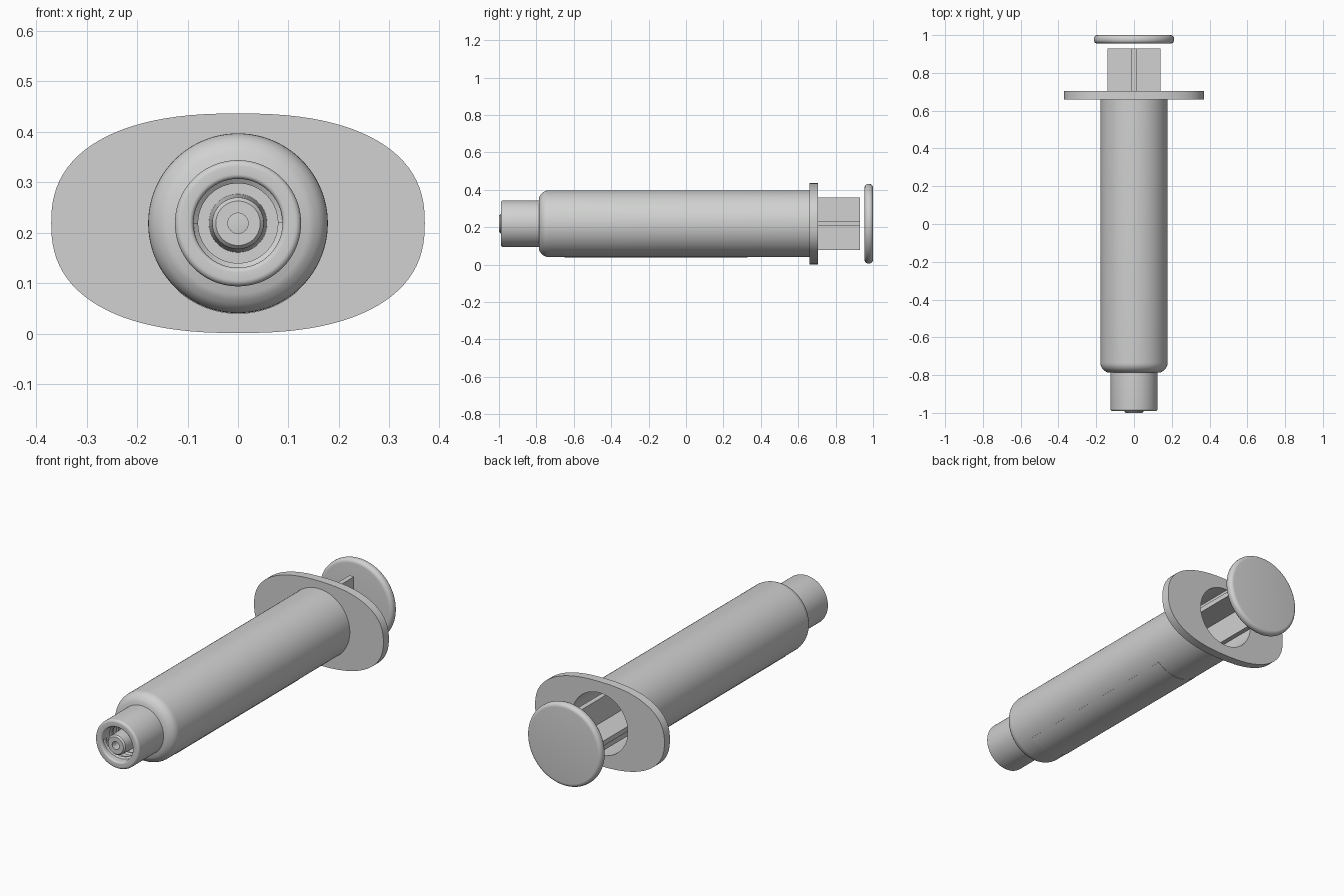
import bpy
import bmesh
import math
from mathutils import Matrix

AXIS_Z = 0.2185
SIDES = 96

old = bpy.data.objects.get("Cube")
if old:
    bpy.data.objects.remove(old, do_unlink=True)


def material(name, color):
    mat = bpy.data.materials.new(name)
    mat.use_nodes = True
    mat.diffuse_color = color
    mat.node_tree.nodes["Principled BSDF"].inputs["Base Color"].default_value = color
    return mat


grey = material("light grey plastic", (0.63, 0.64, 0.63, 1))


def finish(name, bm, angle=35):
    bmesh.ops.recalc_face_normals(bm, faces=bm.faces)
    mesh = bpy.data.meshes.new(name)
    bm.to_mesh(mesh)
    bm.free()
    mesh.materials.append(grey)
    obj = bpy.data.objects.new(name, mesh)
    obj.location.z = AXIS_Z
    bpy.context.collection.objects.link(obj)
    bpy.ops.object.select_all(action='DESELECT')
    obj.select_set(True)
    bpy.context.view_layer.objects.active = obj
    bpy.ops.object.shade_smooth_by_angle(angle=math.radians(angle))
    return obj


def loft(name, loops, ring=True, wrap=True):
    """Join loops of points; ring closes each loop, wrap joins last to first."""
    bm = bmesh.new()
    rows = [[bm.verts.new(p) for p in loop] for loop in loops]
    n = len(rows[0])
    pairs = list(zip(rows, rows[1:])) + ([(rows[-1], rows[0])] if wrap else [])
    for a, b in pairs:
        for i in range(n if ring else n - 1):
            j = (i + 1) % n
            bm.faces.new((a[i], a[j], b[j], b[i]))
    if not wrap:
        bm.faces.new(rows[0])
        bm.faces.new(rows[-1])
    return finish(name, bm)


def oval(y, rx, rz, power=2.0):
    """Superellipse around the long axis; power 2 is a true ellipse."""
    points = []
    for i in range(SIDES):
        t = math.tau * i / SIDES
        c, s = math.cos(t), math.sin(t)
        points.append((rx * math.copysign(abs(c) ** (2 / power), c), y,
                       rz * math.copysign(abs(s) ** (2 / power), s)))
    return points


def lathe(name, profile, wrap=True):
    return loft(name, [oval(y, r, r) for r, y in profile], wrap=wrap)


def fillet(r, y, size, start, end, steps=6):
    """Arc of profile points around (r, y), angles in degrees."""
    for i in range(steps + 1):
        t = math.radians(start + (end - start) * i / steps)
        yield r + size * math.cos(t), y + size * math.sin(t)


# Hollow barrel with a rounded shoulder
lathe("barrel", [(0.16, 0.66), (0.178, 0.66), *fillet(0.128, -0.735, 0.05, 0, -60),
                 (0.14, -0.787), (0.03, -0.787), (0.03, -0.765), (0.16, -0.72)])

# Finger flange with the bore passing through it
BACK, FRONT = 0.705, 0.66
loft("finger_flange", [oval(FRONT, 0.37, 0.2175, 2.4), oval(BACK, 0.37, 0.2175, 2.4),
                       oval(BACK, 0.16, 0.16), oval(FRONT, 0.16, 0.16)])

# Locking collar around the nozzle
lathe("lock_collar", [(0.125, -0.787), *fillet(0.113, -0.978, 0.012, 0, -90),
                      *fillet(0.097, -0.981, 0.009, 270, 180), (0.088, -0.80),
                      (0.03, -0.80), (0.03, -0.787)])

# Tapered nozzle with a fluid channel
lathe("nozzle", [(0.058, -0.79), (0.051, -0.992), (0.044, -1.0), (0.02, -1.0),
                 (0.02, -0.78), (0.03, -0.78)])

# Two helical thread ridges inside the collar
for start, side in ((0, "left"), (math.pi, "right")):
    ridge = []
    for i in range(73):
        t = i / 72
        a = start + 1.2 * math.tau * t
        y = -0.965 + 0.13 * t
        ridge.append([(r * math.cos(a), y + dy, r * math.sin(a))
                      for r, dy in ((0.089, -0.012), (0.079, -0.005),
                                    (0.079, 0.005), (0.089, 0.012))])
    loft(f"{side}_thread", ridge, wrap=False)

# Cross-shaped plunger rod
for name, width, height in (("upright_rib", 0.026, 0.28), ("flat_rib", 0.28, 0.026)):
    bm = bmesh.new()
    bmesh.ops.create_cube(bm, size=1)
    length = 1.53
    bm.transform(Matrix.Translation((0, 0.93 - length / 2, 0))
                 @ Matrix.Diagonal((width, length, height, 1)))
    finish(name, bm)

# Plunger seal with two sealing lips
lathe("plunger_seal", [(0.14, -0.58), (0.158, -0.59), (0.158, -0.61), (0.145, -0.62),
                       (0.145, -0.66), (0.158, -0.67), (0.158, -0.69), (0.02, -0.72)],
      wrap=False)

# Thumb disc with a rounded rim
lathe("thumb_disc", [*fillet(0.193, 0.975, 0.02, -90, 0), *fillet(0.193, 0.98, 0.02, 0, 90)],
      wrap=False)

# Thin scale plate curved around the underside of the barrel
plate = []
for i in range(25):
    a = math.radians(-90 + 41 * (i / 12 - 1))
    plate.append([(r * math.cos(a), y, r * math.sin(a))
                  for r, y in ((0.1775, -0.65), (0.1795, -0.65),
                               (0.1795, 0.33), (0.1775, 0.33))])
loft("scale_plate", plate, wrap=False)
